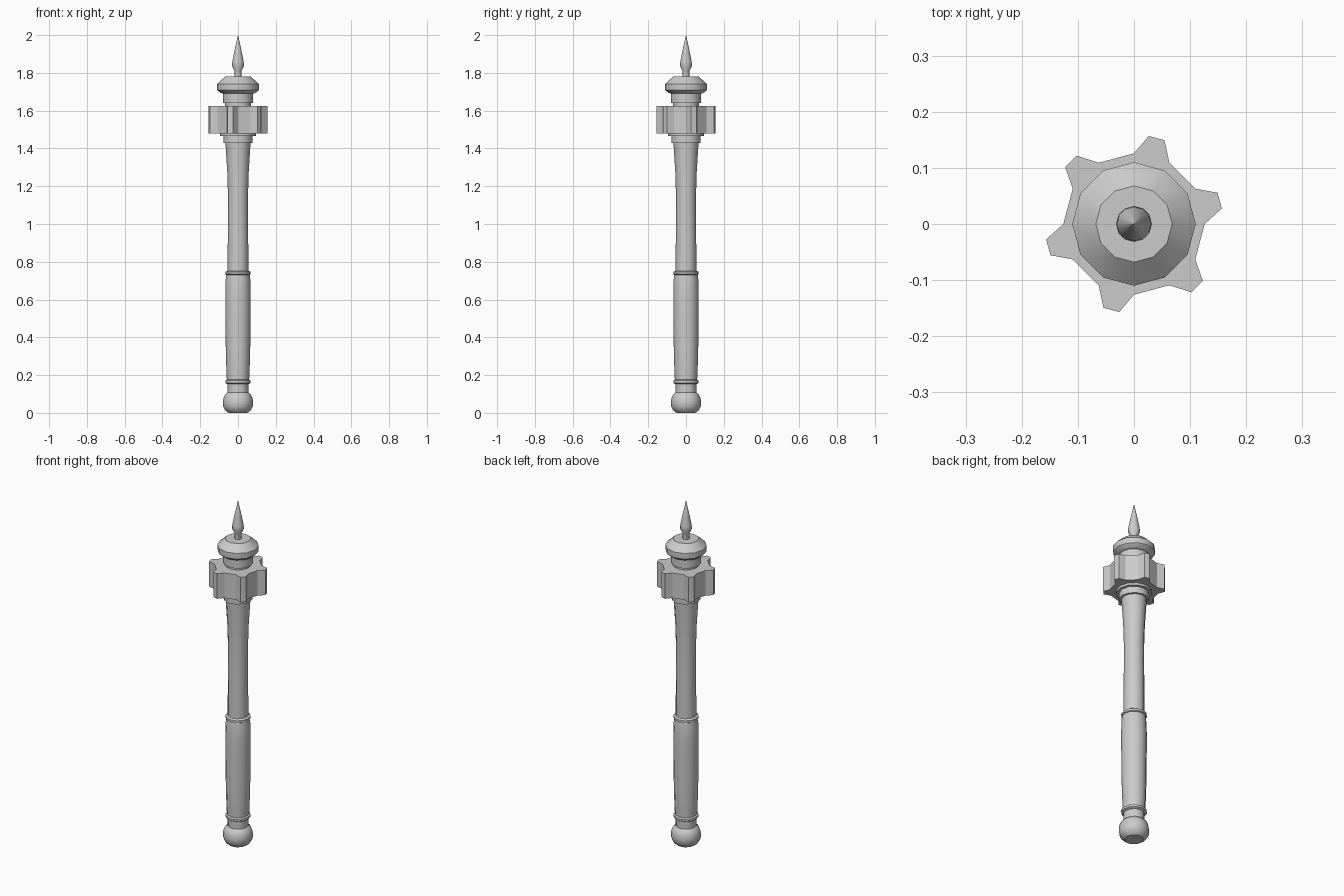
import bpy
from math import cos, sin, radians, pi

if "Cube" in bpy.data.objects:
    bpy.data.objects.remove(bpy.data.objects["Cube"])

SIDES = 12


def make_object(name, verts, faces, angle):
    mesh = bpy.data.meshes.new(name)
    mesh.from_pydata(verts, [], faces)
    obj = bpy.data.objects.new(name, mesh)
    bpy.context.collection.objects.link(obj)
    bpy.ops.object.select_all(action='DESELECT')
    obj.select_set(True)
    bpy.context.view_layer.objects.active = obj
    if angle:
        bpy.ops.object.shade_smooth_by_angle(angle=radians(angle))
    return obj


def loft(name, rings, angle=35):
    """Skin a stack of equal-sized point rings and cap both ends."""
    n = len(rings[0])
    verts = [p for ring in rings for p in ring]
    faces = [(k * n + i, k * n + (i + 1) % n, (k + 1) * n + (i + 1) % n, (k + 1) * n + i)
             for k in range(len(rings) - 1) for i in range(n)]
    faces.append(tuple(reversed(range(n))))
    faces.append(tuple(range(len(verts) - n, len(verts))))
    return make_object(name, verts, faces, angle)


def lathe(name, profile, angle=35):
    """Turn a (radius, height) profile around z."""
    rings = [[(r * cos(2 * pi * i / SIDES), r * sin(2 * pi * i / SIDES), z)
              for i in range(SIDES)] for r, z in profile]
    return loft(name, rings, angle)


# Handle end
lathe("pommel", [(.05, 0), (.068, .014), (.078, .034), (.08, .055),
                 (.077, .078), (.068, .097), (.055, .108)])
lathe("pommel_neck", [(.055, .10), (.055, .16)])

# Grip with a thin ring at each end
lathe("grip", [(.058, .16), (.060, .19), (.064, .30), (.0665, .45),
               (.0675, .62), (.066, .70), (.061, .735)])
for name, z in (("lower_ring", .165), ("upper_ring", .74)):
    lathe(name, [(.058, z - .012), (.067, z - .006), (.067, z + .006), (.058, z + .012)])

# Flared shaft
lathe("shaft", [(.055, .74), (.054, .95), (.053, 1.15), (.057, 1.28), (.067, 1.44)])

# Stepped collars under and over the flanged head
lathe("lower_collar", [(.078, 1.43), (.078, 1.467), (.094, 1.467), (.094, 1.485)])
lathe("upper_collar", [(.068, 1.62), (.068, 1.64), (.08, 1.64), (.08, 1.695)])

# Flanged head: six teeth, each filling 30 of 60 degrees
outline = [(r, radians(60 * k + a)) for k in range(6)
           for r, a in ((.126, 0), (.159, 10), (.159, 20.5), (.126, 30))]
loft("flanged_head", [[(r * cos(a), r * sin(a), z) for r, a in outline]
                      for z in (1.48, 1.626)], 0)

# Cap and finial spike
lathe("cap", [(.08, 1.69), (.094, 1.695), (.11, 1.71), (.11, 1.742), (.068, 1.78)], 32)
lathe("spike", [(.018, 1.775), (.018, 1.81), (.032, 1.838), (.030, 1.86),
                (.016, 1.93), (.0005, 2.0)])
